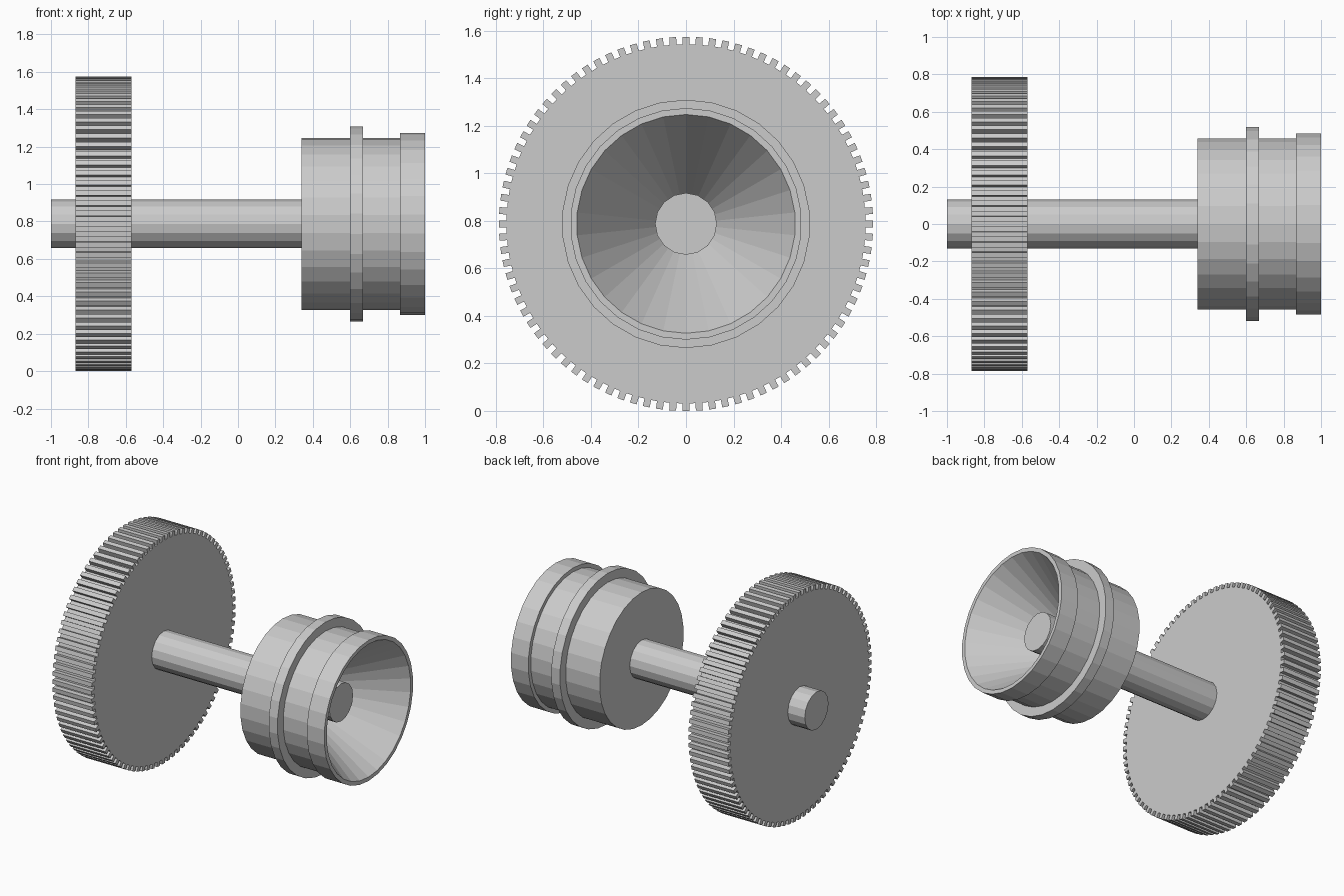
import bpy, bmesh
from math import sin, cos, pi

AXIS_Z = 0.787
if "Cube" in bpy.data.objects:
    bpy.data.objects.remove(bpy.data.objects["Cube"])

GREY = (0.6, 0.6, 0.6, 1)
grey = bpy.data.materials.new("plain_grey")
grey.use_nodes = True
grey.diffuse_color = GREY
grey.node_tree.nodes["Principled BSDF"].inputs["Base Color"].default_value = GREY


def finish(name, bm):
    """Turn a bmesh into a flat shaded grey object on the axle line."""
    bmesh.ops.recalc_face_normals(bm, faces=bm.faces)
    mesh = bpy.data.meshes.new(name)
    bm.to_mesh(mesh)
    bm.free()
    mesh.materials.append(grey)
    obj = bpy.data.objects.new(name, mesh)
    obj.location.z = AXIS_Z
    bpy.context.collection.objects.link(obj)
    return obj


def lathe(name, profile, sides):
    """Revolve (x, radius) points around the x axis and cap both ends."""
    bm = bmesh.new()
    rings = []
    for x, r in profile:
        angles = [2 * pi * i / sides for i in range(sides)]
        rings.append([bm.verts.new((x, r * sin(a), r * cos(a))) for a in angles])
    for a, b in zip(rings, rings[1:]):
        for i in range(sides):
            j = (i + 1) % sides
            bm.faces.new((a[i], a[j], b[j], b[i]))
    bm.faces.new(rings[0])
    bm.faces.new(rings[-1])
    return finish(name, bm)


def gear(name, x0, x1, root, tip, teeth):
    """Square-toothed wheel: outline extruded along x."""
    bm = bmesh.new()
    outline = []
    pitch = 2 * pi / teeth
    half = pitch * 0.27
    for i in range(teeth):
        mid = i * pitch
        # straight-sided teeth keep the same width at root and tip
        for r, side in ((root, -1), (tip, -1), (tip, 1), (root, 1)):
            a = mid + side * half * root / r
            outline.append(bm.verts.new((x0, r * sin(a), r * cos(a))))
    face = bm.faces.new(outline)
    ext = bmesh.ops.extrude_face_region(bm, geom=[face], use_keep_orig=True)
    moved = [g for g in ext["geom"] if isinstance(g, bmesh.types.BMVert)]
    bmesh.ops.translate(bm, verts=moved, vec=(x1 - x0, 0, 0))
    return finish(name, bm)


# Axle, gear wheel and hollow flanged hub
lathe("axle", [(-1, 0.13), (0.79, 0.13)], 16)
gear("gear_wheel", -0.87, -0.57, 0.755, 0.787, 88)
lathe("flanged_hub", [
    (0.34, 0.46), (0.6, 0.46),
    (0.6, 0.522), (0.667, 0.522),      # raised ring
    (0.667, 0.46), (0.867, 0.46),
    (0.867, 0.487), (1, 0.487),        # end lip
    (1, 0.46), (0.46, 0.1),            # conical recess
], 30)
